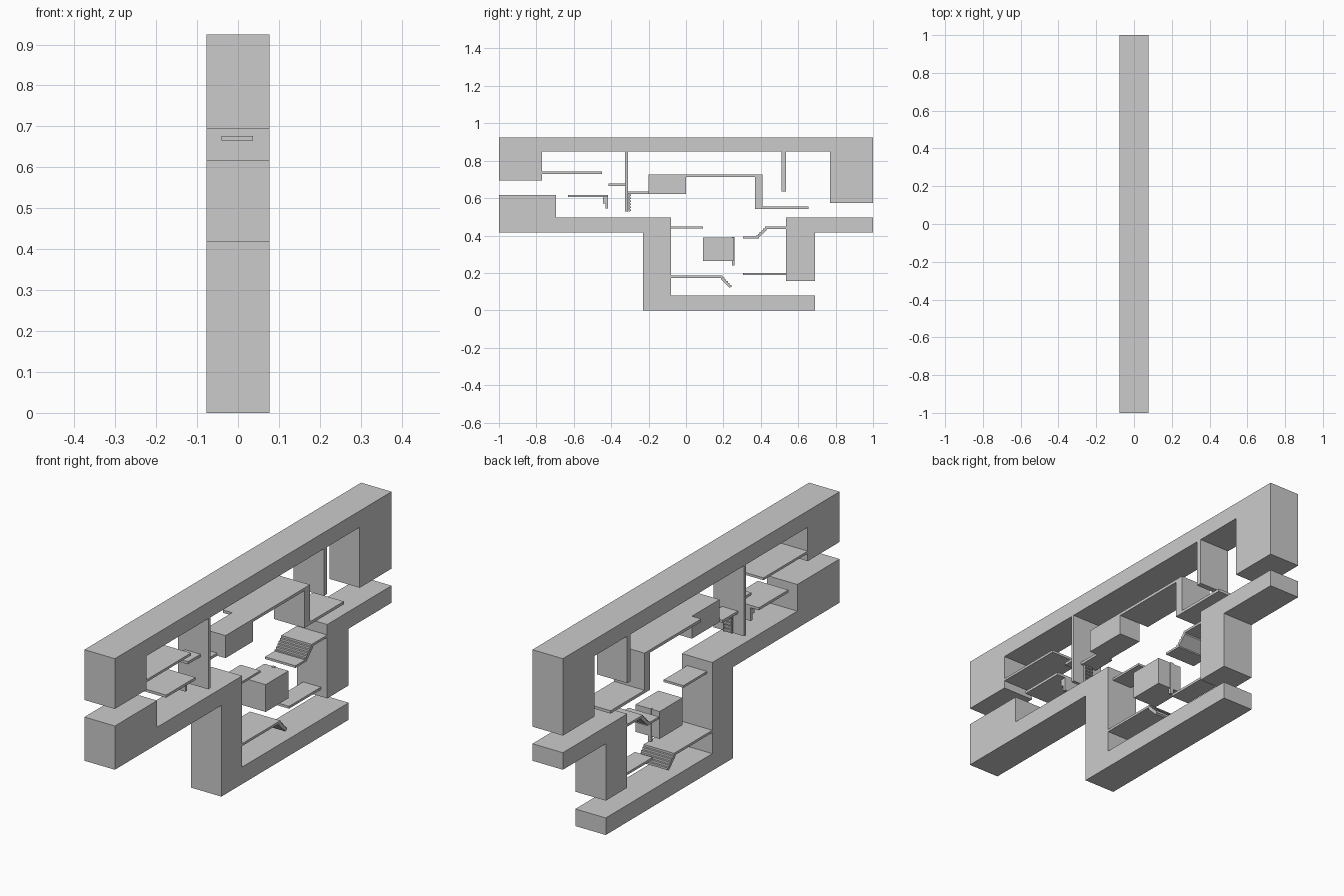
import bpy, bmesh

W = 0.077  # half width of the full-width parts


def extrude(name, pts, x0=-W, x1=W):
    """Closed (y, z) profile swept along x."""
    bm = bmesh.new()
    face = bm.faces.new([bm.verts.new((x0, y, z)) for y, z in pts])
    ext = bmesh.ops.extrude_face_region(bm, geom=[face])
    for v in ext["geom"]:
        if isinstance(v, bmesh.types.BMVert):
            v.co.x = x1
    bmesh.ops.recalc_face_normals(bm, faces=bm.faces)
    mesh = bpy.data.meshes.new(name)
    bm.to_mesh(mesh)
    bm.free()
    ob = bpy.data.objects.new(name, mesh)
    bpy.context.collection.objects.link(ob)
    return ob


def box(name, y0, y1, z0, z1, x0=-W, x1=W):
    return extrude(name, [(y0, z0), (y1, z0), (y1, z1), (y0, z1)], x0, x1)


def stairs(name, y0, z0, y1, z1, n, depth=0.018):
    """Stepped top with a sloping soffit, from the low end to the high end."""
    dy, dz = (y1 - y0) / n, (z1 - z0) / n
    pts = [(y0, z0)]
    for i in range(n):
        pts += [(y0 + i * dy, z0 + (i + 1) * dz), (y0 + (i + 1) * dy, z0 + (i + 1) * dz)]
    pts += [(y1, z1 - depth), (y0 + dy, z0 - depth * 0.3)]
    return extrude(name, pts)


# Heavy outer structure
extrude("roof_frame", [(-1, 0.925), (-1, 0.695), (-0.77, 0.695), (-0.77, 0.85),
                       (0.77, 0.85), (0.77, 0.573), (1, 0.573), (1, 0.925)])
extrude("lower_frame", [(-1, 0.417), (-1, 0.617), (-0.695, 0.617), (-0.695, 0.495),
                        (-0.08, 0.495), (-0.08, 0.078), (0.69, 0.078), (0.69, 0),
                        (-0.23, 0), (-0.23, 0.417)])
extrude("back_frame", [(0.535, 0.495), (1, 0.495), (1, 0.417), (0.69, 0.417),
                       (0.69, 0.157), (0.535, 0.157)])

# Hanging walls
box("front_hanging_wall", -0.325, -0.31, 0.527, 0.85)
box("back_hanging_wall", 0.51, 0.535, 0.635, 0.85)

# Front upper ledges
box("front_upper_ledge", -0.77, -0.45, 0.73, 0.741)
box("front_lower_ledge", -0.63, -0.417, 0.605, 0.617)
box("small_ledge", -0.415, -0.325, 0.665, 0.677, -0.04, 0.037)
box("hanging_step_upper", -0.445, -0.417, 0.572, 0.605, -0.035, 0.035)
box("hanging_step_lower", -0.43, -0.417, 0.545, 0.572, -0.035, 0.035)

# Ledge with ladder behind the front wall
box("ladder_ledge", -0.31, -0.2, 0.622, 0.634, -0.045, 0.035)
for side, x in (("left", -0.022), ("right", 0.018)):
    box("ladder_rail_" + side, -0.308, -0.3, 0.527, 0.622, x, x + 0.004)
for i in range(6):
    z = 0.532 + i * 0.016
    box("ladder_rung", -0.306, -0.295, z, z + 0.006, -0.02, 0.02)

# Upper room, walkway and step-down floor
box("upper_block", -0.2, 0, 0.622, 0.725, -0.03, W)
extrude("upper_walkway", [(0, 0.725), (0.41, 0.725), (0.41, 0.555), (0.655, 0.555),
                          (0.655, 0.542), (0.37, 0.542), (0.37, 0.712), (0, 0.712)])

# Middle level
box("middle_ledge", -0.08, 0.09, 0.437, 0.447, -0.05, 0.05)
box("middle_block", 0.09, 0.255, 0.265, 0.39, -0.045, W)
box("block_post", 0.245, 0.258, 0.24, 0.392, -0.003, 0.012)
box("stair_top_landing", 0.43, 0.535, 0.436, 0.447)
box("stair_landing", 0.305, 0.39, 0.384, 0.394)
stairs("upper_stairs", 0.375, 0.39, 0.432, 0.447, 6)

# Lower level
box("lower_landing", -0.08, 0.19, 0.174, 0.185)
stairs("lower_stairs", 0.243, 0.126, 0.187, 0.185, 6)
box("lower_back_ledge", 0.305, 0.535, 0.189, 0.2, -0.045, 0.045)
